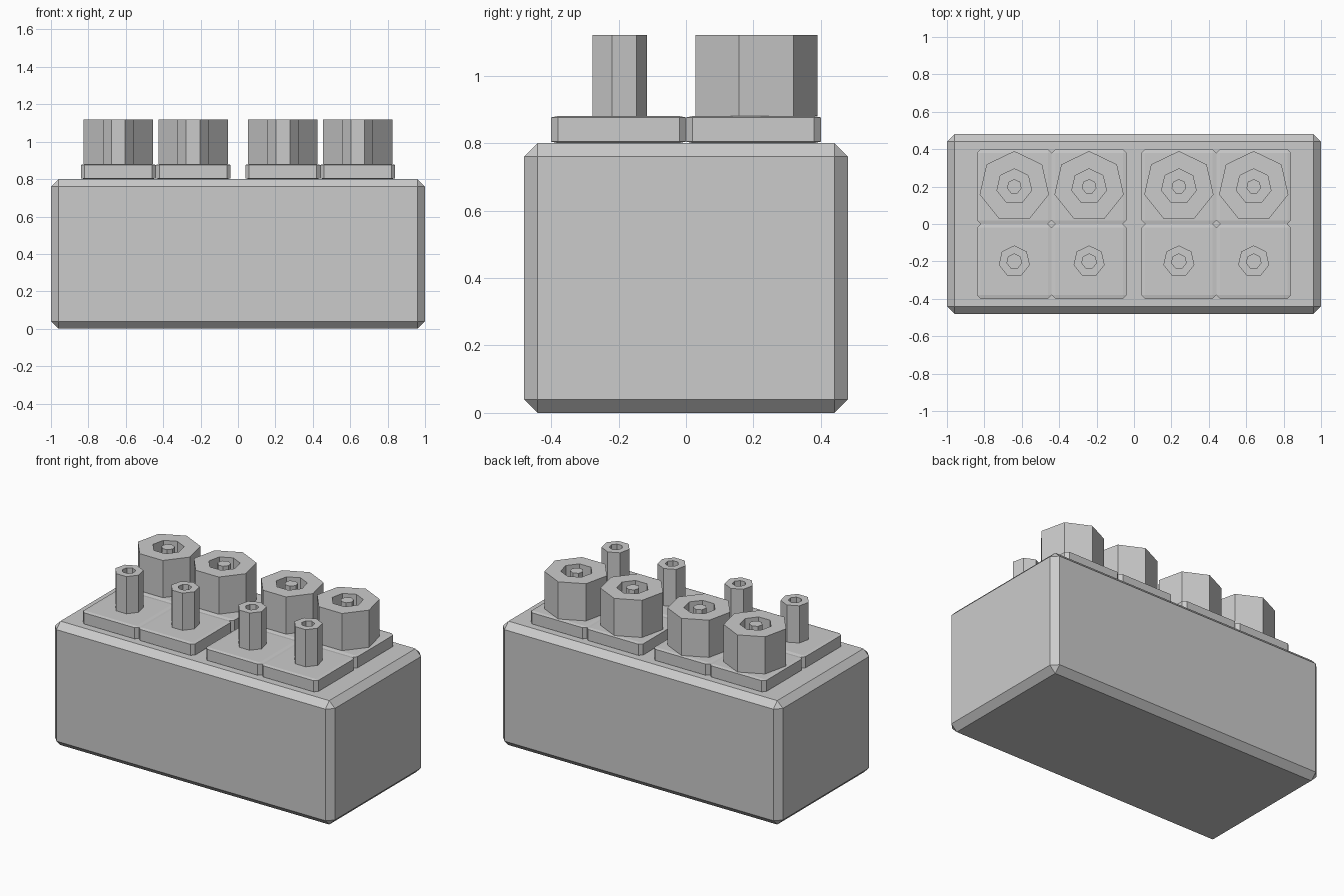
import bpy
import bmesh
import math
from mathutils import Matrix, Vector

if "Cube" in bpy.data.objects:
    bpy.data.objects.remove(bpy.data.objects["Cube"], do_unlink=True)

GREY = (0.6, 0.6, 0.6, 1)
grey = bpy.data.materials.new("plain grey")
grey.use_nodes = True
grey.diffuse_color = GREY
grey.node_tree.nodes["Principled BSDF"].inputs["Base Color"].default_value = GREY


def finish(name, bm, location):
    bmesh.ops.recalc_face_normals(bm, faces=bm.faces)
    mesh = bpy.data.meshes.new(name)
    bm.to_mesh(mesh)
    bm.free()
    mesh.materials.append(grey)
    obj = bpy.data.objects.new(name, mesh)
    obj.location = location
    bpy.context.collection.objects.link(obj)


def chamfered_box(name, size, chamfer, location, squash=1.0):
    """Box with flat chamfers; squash flattens it, chamfers included."""
    bm = bmesh.new()
    bmesh.ops.create_cube(bm, size=1, matrix=Matrix.Diagonal((*size, 1)))
    bmesh.ops.bevel(bm, geom=bm.edges[:], offset=chamfer, segments=1, affect='EDGES')
    bmesh.ops.scale(bm, vec=(1, 1, squash), verts=bm.verts)
    finish(name, bm, location)


def ring(bm, radius, z, sides=7):
    """Polygon of points with one corner toward the back."""
    return [bm.verts.new((-radius * math.sin(a), radius * math.cos(a), z))
            for a in (math.tau * i / sides for i in range(sides))]


def bridge(bm, lower, upper):
    for i in range(len(lower)):
        j = (i + 1) % len(lower)
        bm.faces.new((lower[i], lower[j], upper[j], upper[i]))


def tube(name, outer, inner, height, location):
    """Seven-sided tube, open at the top and closed at the base."""
    bm = bmesh.new()
    rings = [ring(bm, outer, 0), ring(bm, outer, height),
             ring(bm, inner, height), ring(bm, inner, 0)]
    for k in range(4):
        bridge(bm, rings[k], rings[(k + 1) % 4])
    finish(name, bm, location)


def pin(name, radius, height, location):
    bm = bmesh.new()
    low, high = ring(bm, radius, 0), ring(bm, radius, height)
    bridge(bm, low, high)
    bm.faces.new(low)
    bm.faces.new(high)
    finish(name, bm, location)


# Main block
chamfered_box("block", (2, 0.96, 0.8), 0.04, (0, 0, 0.4))

# Four bays, each with a back and front plate and its terminals
PLATE_TOP, RISE = 0.88, 0.24
for number, x in enumerate((-0.64, -0.24, 0.24, 0.64), 1):
    for row, y in (("back", 0.2), ("front", -0.2)):
        chamfered_box(f"{row}_plate_{number}", (0.4, 0.4, 0.4), 0.02,
                      (x, y, 0.84), squash=0.2)
    tube(f"wide_terminal_{number}", 0.19, 0.095, RISE, (x, 0.2, PLATE_TOP))
    pin(f"terminal_pin_{number}", 0.04, RISE, (x, 0.2, PLATE_TOP))
    tube(f"narrow_terminal_{number}", 0.085, 0.04, RISE, (x, -0.2, PLATE_TOP))
